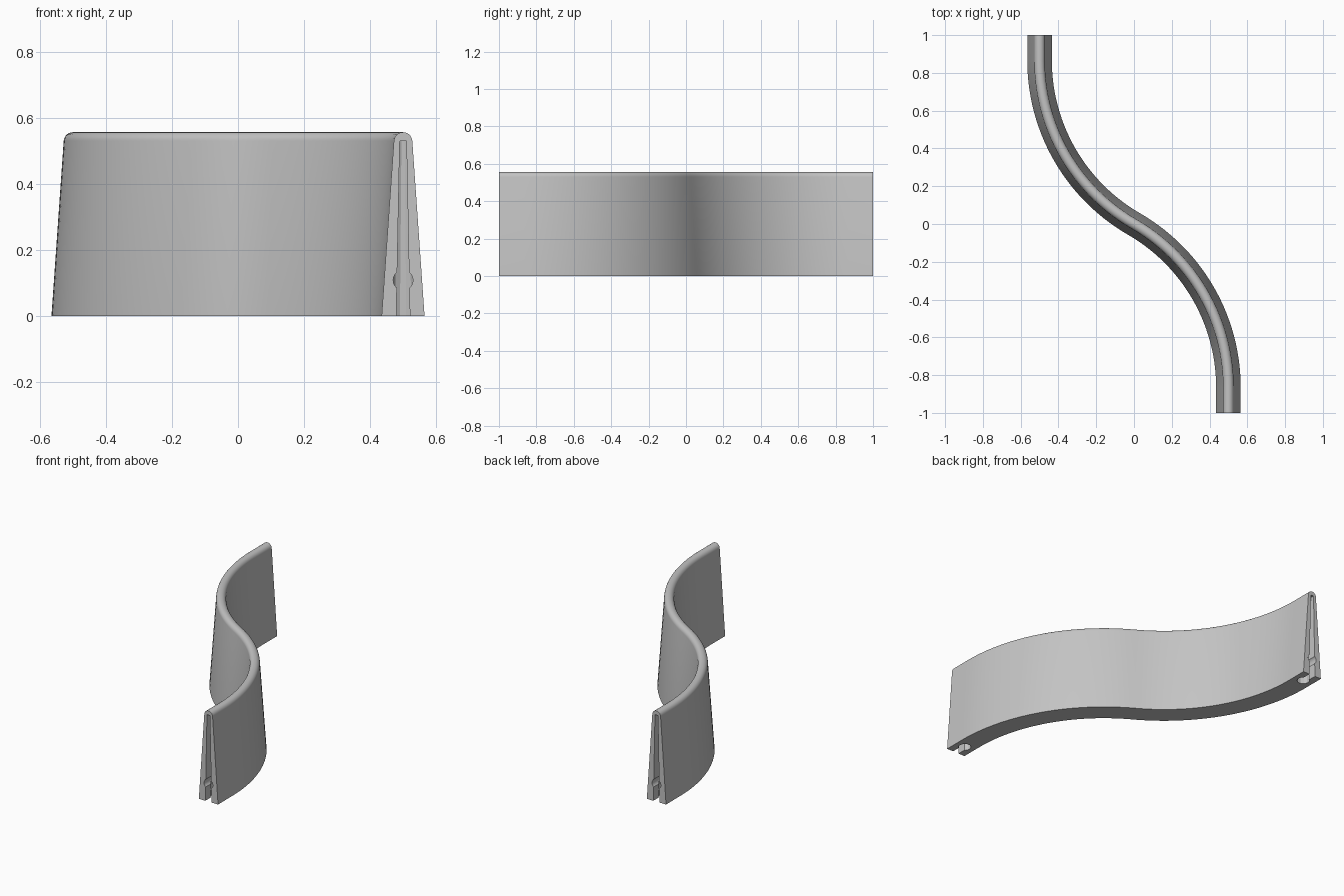
import bpy
import bmesh
import math
from mathutils import Matrix, Vector

cube = bpy.data.objects.get("Cube")
if cube:
    bpy.data.objects.remove(cube, do_unlink=True)

HEIGHT, BASE_HALF, TOP_R = 0.556, 0.065, 0.028
RADIUS = 1.0                       # bend radius of each half of the S
SWEEP = math.radians(60)
STEPS = 28                         # sections per bend
SOCKET_Y = -0.92                   # centre of the socket behind the slot

grey = bpy.data.materials.new("plain grey")
grey.use_nodes = True
colour = (0.55, 0.55, 0.55, 1)
grey.diffuse_color = colour
grey.node_tree.nodes["Principled BSDF"].inputs["Base Color"].default_value = colour


def make_object(name, bm):
    bmesh.ops.recalc_face_normals(bm, faces=bm.faces)
    mesh = bpy.data.meshes.new(name)
    bm.to_mesh(mesh)
    bm.free()
    mesh.materials.append(grey)
    obj = bpy.data.objects.new(name, mesh)
    bpy.context.collection.objects.link(obj)
    return obj


def loft(bm, rings):
    """Skin a list of point rings and cap both ends."""
    loops = [[bm.verts.new(p) for p in ring] for ring in rings]
    n = len(loops[0])
    for a, b in zip(loops, loops[1:]):
        for i in range(n):
            j = (i + 1) % n
            bm.faces.new((a[i], a[j], b[j], b[i]))
    bm.faces.new(loops[0])
    bm.faces.new(loops[-1][::-1])


# Tapered wall section with a rounded crest
profile = [(BASE_HALF, 0)]
for i in range(13):
    a = math.radians(4 + i * 172 / 12)
    profile.append((TOP_R * math.cos(a), HEIGHT - TOP_R + TOP_R * math.sin(a)))
profile.append((-BASE_HALF, 0))

# S-shaped path: short straight ends and two equal bends that meet in the middle
path = [(Vector((0.5, -1, 0)), Vector((1, 0, 0)))]
for i in range(STEPS + 1):
    a = SWEEP * i / STEPS
    path.append((Vector((0.5 - RADIUS * (1 - math.cos(a)),
                         RADIUS * (math.sin(a) - math.sin(SWEEP)), 0)),
                 Vector((math.cos(a), math.sin(a), 0))))
path += [(-p, n) for p, n in path[-2::-1]]

bm = bmesh.new()
loft(bm, [[p + n * w + Vector((0, 0, z)) for w, z in profile] for p, n in path])
wall = make_object("curved_wall", bm)


def slot_ring(y):
    return [(0.479, y, -0.02), (0.521, y, -0.02), (0.51, y, 0.53), (0.49, y, 0.53)]


def circle_ring(z, radius, sides=12):
    """Horizontal ring with a flat side facing the slot."""
    angles = [math.tau * (i + 0.5) / sides for i in range(sides)]
    return [(0.5 + radius * math.sin(a), SOCKET_Y + radius * math.cos(a), z) for a in angles]


def cut(name, bm, side):
    """Subtract a cutter from the wall, turned round for the back end."""
    if side < 0:
        bmesh.ops.rotate(bm, verts=bm.verts, matrix=Matrix.Rotation(math.pi, 3, "Z"))
    cutter = make_object(name, bm)
    cutter.hide_render = True
    mod = wall.modifiers.new(name, "BOOLEAN")
    mod.operation = "DIFFERENCE"
    mod.solver = "EXACT"
    mod.object = cutter
    bpy.ops.object.modifier_apply(modifier=mod.name)
    bpy.data.objects.remove(cutter, do_unlink=True)


bpy.context.view_layer.objects.active = wall
wall.select_set(True)
for side in (1, -1):
    # Joining slot, open at the end and underneath
    bm = bmesh.new()
    loft(bm, [slot_ring(-1.02), slot_ring(SOCKET_Y)])
    cut("end_slot", bm, side)
    # Upright socket that the slot leads into
    bm = bmesh.new()
    loft(bm, [circle_ring(-0.02, 0.037), circle_ring(0.53, 0.019)])
    cut("end_socket", bm, side)
    # Round hole from the end face to the socket
    bm = bmesh.new()
    bmesh.ops.create_cone(bm, cap_ends=True, segments=24, radius1=0.03, radius2=0.03, depth=0.1,
                          matrix=Matrix.Translation((0.5, SOCKET_Y - 0.05, 0.108))
                          @ Matrix.Rotation(math.pi / 2, 4, "X"))
    cut("end_hole", bm, side)

bpy.ops.object.shade_smooth_by_angle(angle=math.radians(25))
